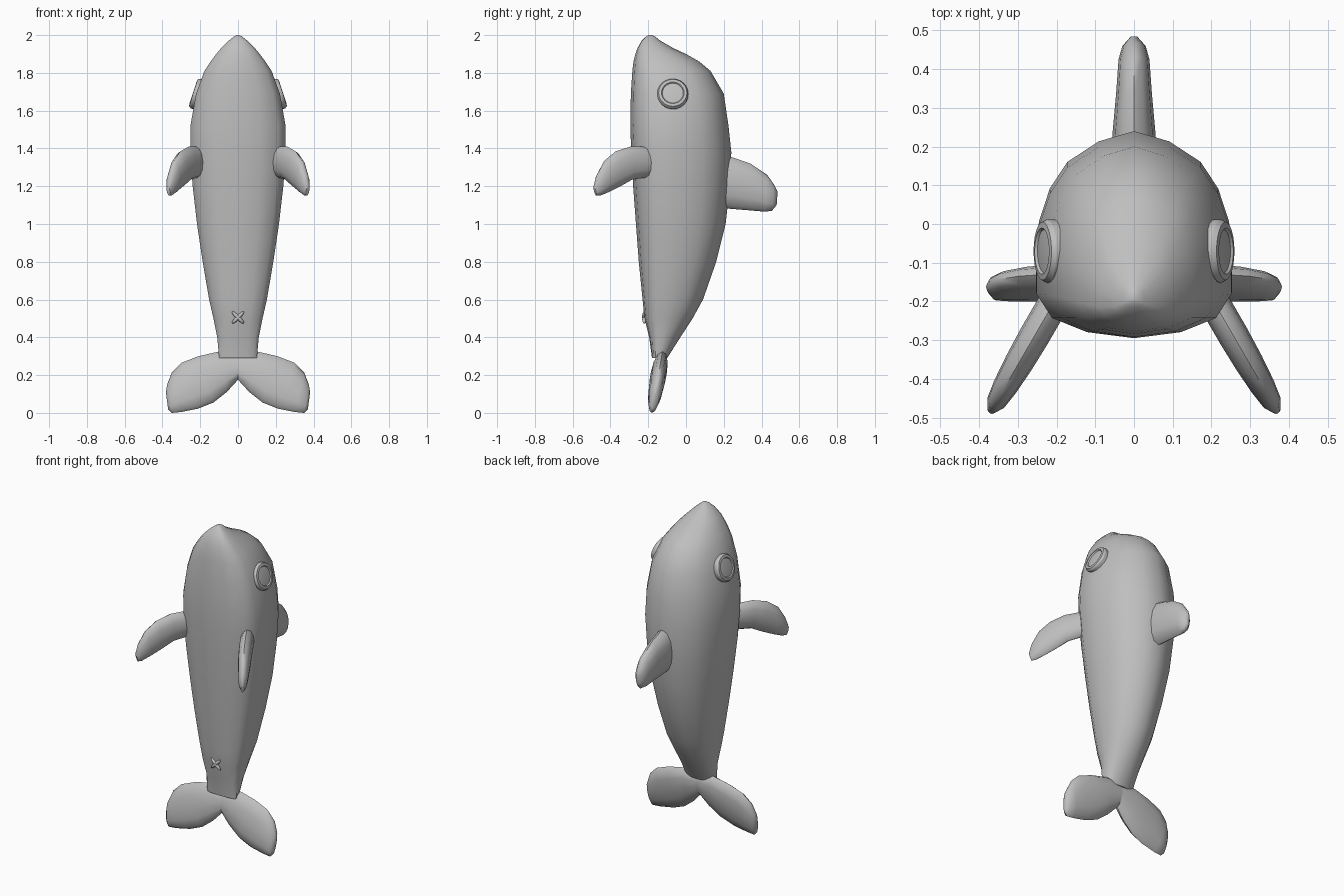
import bpy, bmesh, math
from mathutils import Vector, Matrix

cube = bpy.data.objects.get("Cube")
if cube:
    bpy.data.objects.remove(cube, do_unlink=True)

grey = bpy.data.materials.new("soft grey")
grey.use_nodes = True
grey.diffuse_color = (0.52, 0.52, 0.52, 1)
grey.node_tree.nodes["Principled BSDF"].inputs["Base Color"].default_value = (0.52, 0.52, 0.52, 1)


def finish(name, bm, angle):
    """Turn a bmesh into a smooth-shaded object."""
    bmesh.ops.recalc_face_normals(bm, faces=bm.faces)
    mesh = bpy.data.meshes.new(name)
    bm.to_mesh(mesh)
    bm.free()
    mesh.materials.append(grey)
    mesh.polygons.foreach_set("use_smooth", [True] * len(mesh.polygons))
    mesh.set_sharp_from_angle(angle=math.radians(angle))
    obj = bpy.data.objects.new(name, mesh)
    bpy.context.collection.objects.link(obj)
    return obj


def loft(name, rings, angle=40):
    """Skin a list of closed rings and cap both ends."""
    bm = bmesh.new()
    loops = [[bm.verts.new(p) for p in ring] for ring in rings]
    n = len(loops[0])
    for a, b in zip(loops, loops[1:]):
        for i in range(n):
            j = (i + 1) % n
            bm.faces.new((a[i], a[j], b[j], b[i]))
    bm.faces.new(loops[0])
    bm.faces.new(loops[-1])
    return finish(name, bm, angle)


def fin(name, sections, place, angle=50):
    """Loft oval sections: (upper point, lower point, thickness) in the fin's plane.
    place(d, t, z) maps distance, thickness offset and height into the model."""
    rings = []
    for (d1, z1), (d2, z2), thick in sections:
        ring = []
        for i in range(12):
            a = 2 * math.pi * i / 12
            k, s = math.cos(a), math.sin(a)
            ring.append(place((d1 + d2) / 2 + k * (d1 - d2) / 2, s * thick / 2,
                              (z1 + z2) / 2 + k * (z1 - z2) / 2))
        rings.append(ring)
    return loft(name, rings, angle)


# Body: one cross-section scaled along the height
half = [(0, 0), (.48, .03), (.84, .10), (1, .22), (1, .44),
        (.97, .56), (.86, .72), (.68, .85), (.36, .95), (0, 1)]
section = half + [(-u, v) for u, v in half[-2:0:-1]]
# height, half width, front y, back y
levels = [(.29, .10, -.18, -.10), (.40, .11, -.195, -.03), (.50, .13, -.22, .035),
          (.60, .153, -.23, .09), (.80, .187, -.25, .16), (1.0, .217, -.265, .21),
          (1.2, .24, -.28, .232), (1.38, .253, -.29, .24), (1.52, .252, -.295, .225),
          (1.69, .222, -.292, .20), (1.81, .178, -.284, .13), (1.86, .145, -.278, .07),
          (1.90, .115, -.268, 0), (1.93, .09, -.258, -.065), (1.97, .05, -.235, -.135),
          (1.99, .025, -.215, -.16), (2.0, .008, -.20, -.18)]
loft("body", [[(u * w, f + v * (b - f), z) for u, v in section] for z, w, f, b in levels])

# Back fin
fin("back_fin", [((.15, 1.37), (.15, 1.09), .115), ((.24, 1.355), (.24, 1.08), .11),
                 ((.34, 1.32), (.34, 1.072), .092), ((.43, 1.26), (.42, 1.065), .08),
                 ((.465, 1.21), (.455, 1.07), .06), ((.485, 1.17), (.48, 1.10), .02)],
    lambda d, t, z: (t, d, z))

flipper = [((-.06, 1.39), (-.06, 1.26), .075), ((.03, 1.41), (.03, 1.245), .08),
           ((.12, 1.41), (.11, 1.235), .08), ((.21, 1.385), (.18, 1.20), .075),
           ((.28, 1.335), (.25, 1.17), .065), ((.325, 1.26), (.305, 1.15), .05),
           ((.345, 1.20), (.33, 1.15), .02)]
fluke = [((0, .31), (0, .175), .07), ((.10, .325), (.06, .11), .085),
         ((.21, .30), (.13, .055), .085), ((.30, .265), (.21, .023), .08),
         ((.35, .215), (.30, .005), .07), ((.375, .15), (.35, 0), .055),
         ((.382, .11), (.37, .02), .02)]
# Eye disc outline: radius, height
eye = [(.082, -.03), (.082, .002), (.075, .014), (.060, .016), (.055, .010), (.030, .013)]

for side, s in (("left", 1), ("right", -1)):
    # Side flippers angled forward and outward
    fin(side + "_flipper", flipper,
        lambda d, t, z: (s * (.20 + .5 * d + .866 * t), -.19 - .866 * d + .5 * t, z))
    # Tail flukes leaning slightly back at the top
    fin(side + "_tail_fluke", fluke, lambda d, t, z: (s * d, -.18 + .17 * z + t, z))
    # Eyes follow the slope of the head
    axis = Vector((s, 0, math.tan(math.radians(18)))).normalized()
    turn = axis.to_track_quat('Z', 'Y').to_matrix()
    centre = Vector((s * .223, -.07, 1.69))
    loft(side + "_eye", [[centre + turn @ Vector((r * math.cos(i * math.pi / 12),
                                                  r * math.sin(i * math.pi / 12), h))
                          for i in range(24)] for r, h in eye], 30)

# Small cross on the lower belly
for name, tilt in (("belly_cross_a", 45), ("belly_cross_b", -45)):
    bm = bmesh.new()
    bmesh.ops.create_uvsphere(bm, u_segments=12, v_segments=8, radius=1)
    bm.transform(Matrix.Translation((0, -.221, .505))
                 @ Matrix.Rotation(math.radians(tilt), 4, 'Y')
                 @ Matrix.Diagonal((.046, .012, .011, 1)))
    finish(name, bm, 60)
